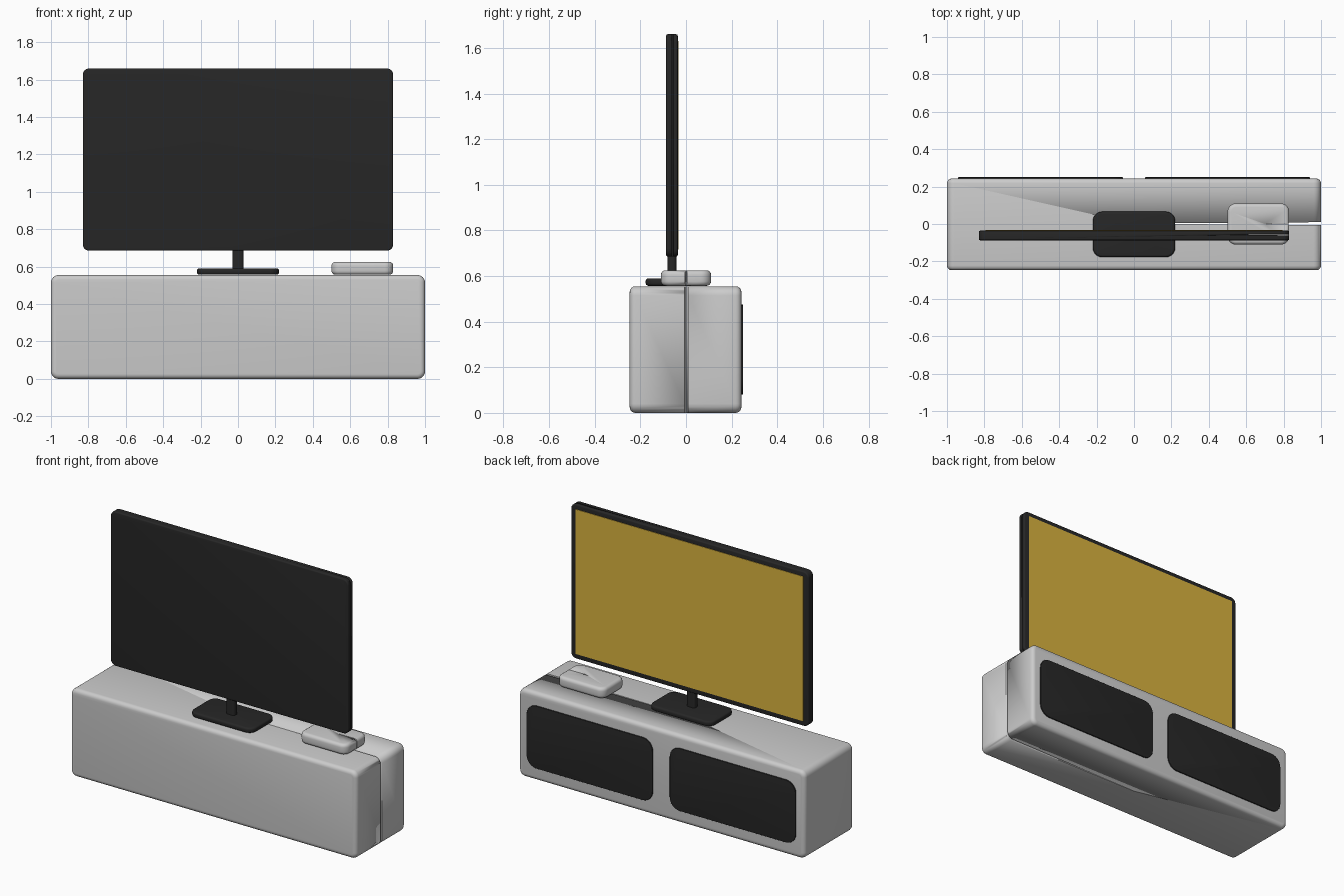
import bpy
import bmesh
from math import radians

if "Cube" in bpy.data.objects:
    bpy.data.objects.remove(bpy.data.objects["Cube"], do_unlink=True)


def material(name, rgb):
    mat = bpy.data.materials.new(name)
    mat.use_nodes = True
    mat.diffuse_color = (*rgb, 1)
    mat.node_tree.nodes["Principled BSDF"].inputs["Base Color"].default_value = (*rgb, 1)
    return mat


GREY = material("light_grey", (0.6, 0.6, 0.6))
BLACK = material("matte_black", (0.02, 0.02, 0.02))
AMBER = material("amber_screen", (0.7, 0.45, 0.05))


def box(name, lo, hi, mat, axis=None, corner=0, edge=0):
    """Box with corner edges rounded along one axis, then every rim softened."""
    bm = bmesh.new()
    bmesh.ops.create_cube(bm, size=1)
    for v in bm.verts:
        for i in range(3):
            v.co[i] = lo[i] if v.co[i] < 0 else hi[i]
    if corner:
        picked = [e for e in bm.edges
                  if abs(e.verts[0].co[axis] - e.verts[1].co[axis]) > 1e-6]
        bmesh.ops.bevel(bm, geom=picked, offset=corner, segments=6,
                        profile=0.5, affect='EDGES')
    if edge:
        rim = [e for e in bm.edges if e.calc_face_angle() > radians(40)]
        bmesh.ops.bevel(bm, geom=rim, offset=edge, segments=4,
                        profile=0.5, affect='EDGES')
    mesh = bpy.data.meshes.new(name)
    bm.to_mesh(mesh)
    bm.free()
    obj = bpy.data.objects.new(name, mesh)
    bpy.context.collection.objects.link(obj)
    mesh.materials.append(mat)
    smooth(obj)
    return obj


def smooth(obj):
    bpy.ops.object.select_all(action='DESELECT')
    obj.select_set(True)
    bpy.context.view_layer.objects.active = obj
    bpy.ops.object.shade_smooth_by_angle(angle=radians(35))


def slit(target, start, end, y, half):
    """Cut a vertical wedge that opens towards the right-hand end."""
    cutter = box(target.name + "_slit_cutter", (start, y - half, -1),
                 (end, y + half, 3), target.data.materials[0])
    for v in cutter.data.vertices:
        if v.co.x < start + 0.001:
            v.co.y = y + (0.0004 if v.co.y > y else -0.0004)
    cutter.hide_render = True
    cutter.hide_viewport = True
    mod = target.modifiers.new("seam", 'BOOLEAN')
    mod.operation = 'DIFFERENCE'
    mod.solver = 'EXACT'
    mod.object = cutter


# Cabinet with a tapering seam at its end
cabinet = box("cabinet", (-1, -0.247, 0), (1, 0.243, 0.555), GREY, 1, 0.04, 0.025)
slit(cabinet, 0, 1.02, 0.002, 0.008)

# Two dark doors on the back
for side, lo, hi in (("right", -0.94, -0.06), ("left", 0.06, 0.94)):
    box(side + "_door_panel", (lo, 0.235, 0.08), (hi, 0.25, 0.475), BLACK, 1, 0.07, 0.003)

# Television, screen facing the doors
tv = box("television_case", (-0.83, -0.087, 0.685), (0.83, -0.036, 1.66),
         BLACK, 1, 0.035, 0.008)
slit(tv, 0.6, 0.85, -0.058, 0.003)
box("television_screen", (-0.795, -0.04, 0.717), (0.795, -0.033, 1.63), AMBER)

# Stand
box("stand_base", (-0.22, -0.177, 0.557), (0.22, 0.066, 0.59), BLACK, 2, 0.05, 0.012)
box("stand_post", (-0.03, -0.082, 0.58), (0.03, -0.042, 0.69), BLACK, 2, 0.015)

# Small media box on top
media = box("media_box", (0.5, -0.11, 0.557), (0.83, 0.11, 0.625), GREY, 2, 0.045, 0.02)
slit(media, 0.7, 0.85, 0.0, 0.004)
